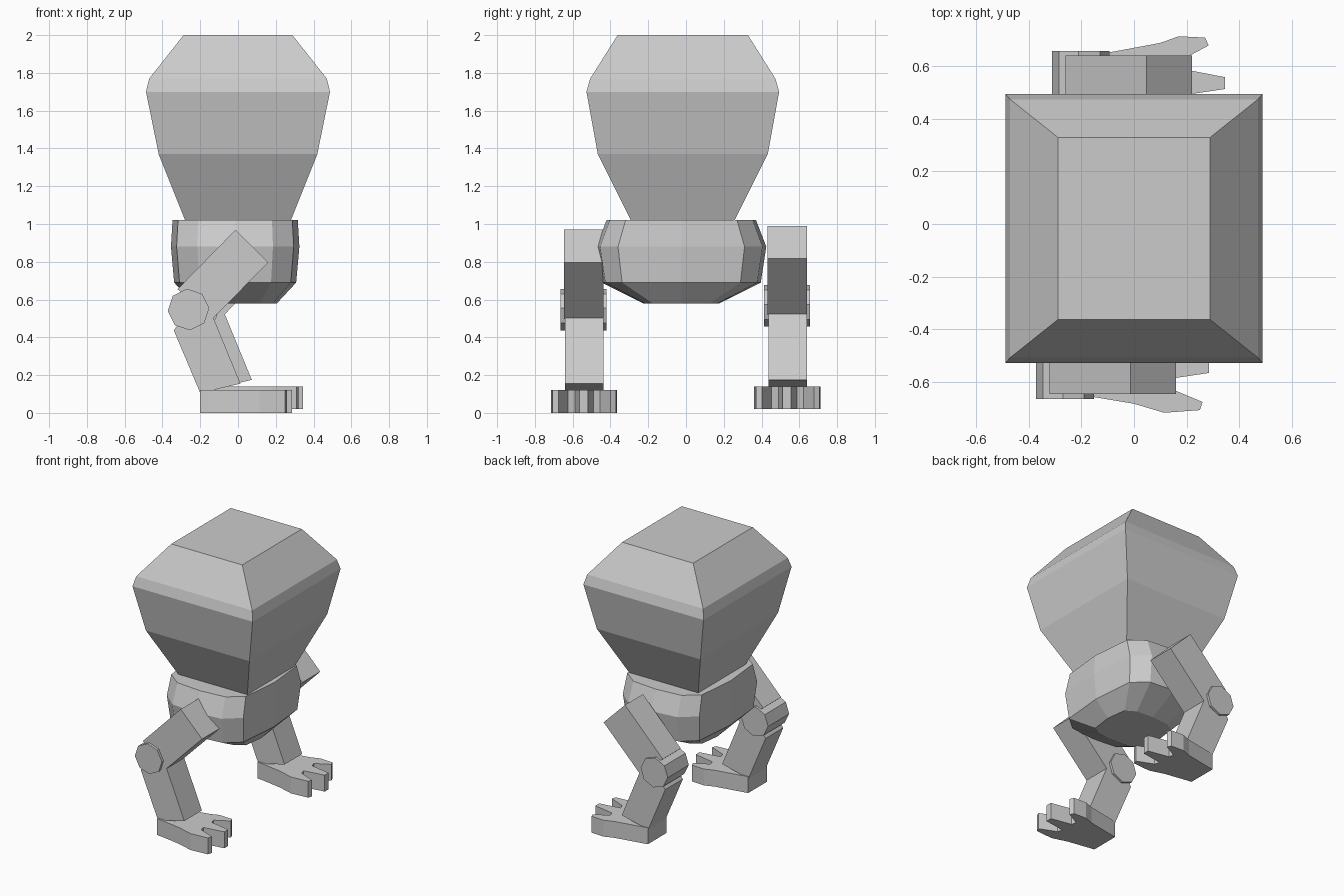
import bpy, bmesh, math

if "Cube" in bpy.data.objects:
    bpy.data.objects.remove(bpy.data.objects["Cube"])


def finish(name, bm):
    bmesh.ops.recalc_face_normals(bm, faces=bm.faces)
    me = bpy.data.meshes.new(name)
    bm.to_mesh(me)
    bm.free()
    ob = bpy.data.objects.new(name, me)
    bpy.context.collection.objects.link(ob)
    return ob


def loft(name, rings):
    """Skin a list of equal-length point rings and cap both ends."""
    bm = bmesh.new()
    loops = [[bm.verts.new(p) for p in r] for r in rings]
    n = len(loops[0])
    for a, b in zip(loops, loops[1:]):
        for i in range(n):
            j = (i + 1) % n
            bm.faces.new((a[i], a[j], b[j], b[i]))
    bm.faces.new(loops[0])
    bm.faces.new(loops[-1])
    return finish(name, bm)


def side_slab(name, outline, y0, y1, dx, dy, dz):
    """Extrude an x/z outline along y."""
    return loft(name, [[(x + dx, y + dy, z + dz) for x, z in outline]
                       for y in (y0, y1)])


# Head: stacked rectangular sections (z, half x, half y)
sections = [(1.02, .28, .275), (1.37, .42, .45), (1.70, .487, .51),
            (1.77, .47, .49), (2.0, .288, .345)]
cy = -.017
loft("head", [[(-hx, cy - hy, z), (hx, cy - hy, z), (hx, cy + hy, z),
               (-hx, cy + hy, z)] for z, hx, hy in sections])

# Pelvis: rounded twelve-sided tub
quarter = [(.34, 0), (.31, .335), (.2, .43), (0, .45)]
ring = (quarter + [(-x, y) for x, y in quarter[2::-1]]
        + [(-x, -y) for x, y in quarter[1:]]
        + [(x, -y) for x, y in quarter[2:0:-1]])
loft("pelvis", [[(-.015 + x * sx, -.025 + y * sy, z) for x, y in ring]
                for z, sx, sy in [(.58, .65, .45), (.69, .95, .935),
                                  (.88, 1, 1), (1.02, .975, .88)]])

# Legs: the second is a shifted copy of the first
thigh = [(-.013, .97), (.16, .797), (-.135, .497), (-.32, .655)]
shin = [(-.34, .437), (-.2, .105), (.013, .155), (-.135, .515), (-.25, .56)]
knee = [(-.262 + .11 * math.cos(math.radians(45 * i + 4)),
         .547 + .11 * math.sin(math.radians(45 * i + 4))) for i in range(8)]
foot = [(-.2, -.65), (-.16, -.655), (0, -.682), (.115, -.716), (.25, -.706),
        (.26, -.675), (.14, -.625), (.13, -.588), (.285, -.565),
        (.285, -.52), (.13, -.49), (.12, -.455), (.223, -.4), (.21, -.37),
        (.11, -.365), (.04, -.39), (-.175, -.43), (-.2, -.435)]
for side, d in (("right", (0, 0, 0)), ("left", (.06, 1.077, .02))):
    side_slab(side + "_thigh", thigh, -.645, -.437, *d)
    side_slab(side + "_shin", shin, -.641, -.437, *d)
    side_slab(side + "_knee", knee, -.664, -.42, *d)
    loft(side + "_foot", [[(x + d[0], y + d[1], z + d[2]) for x, y in foot]
                          for z in (0, .12)])
